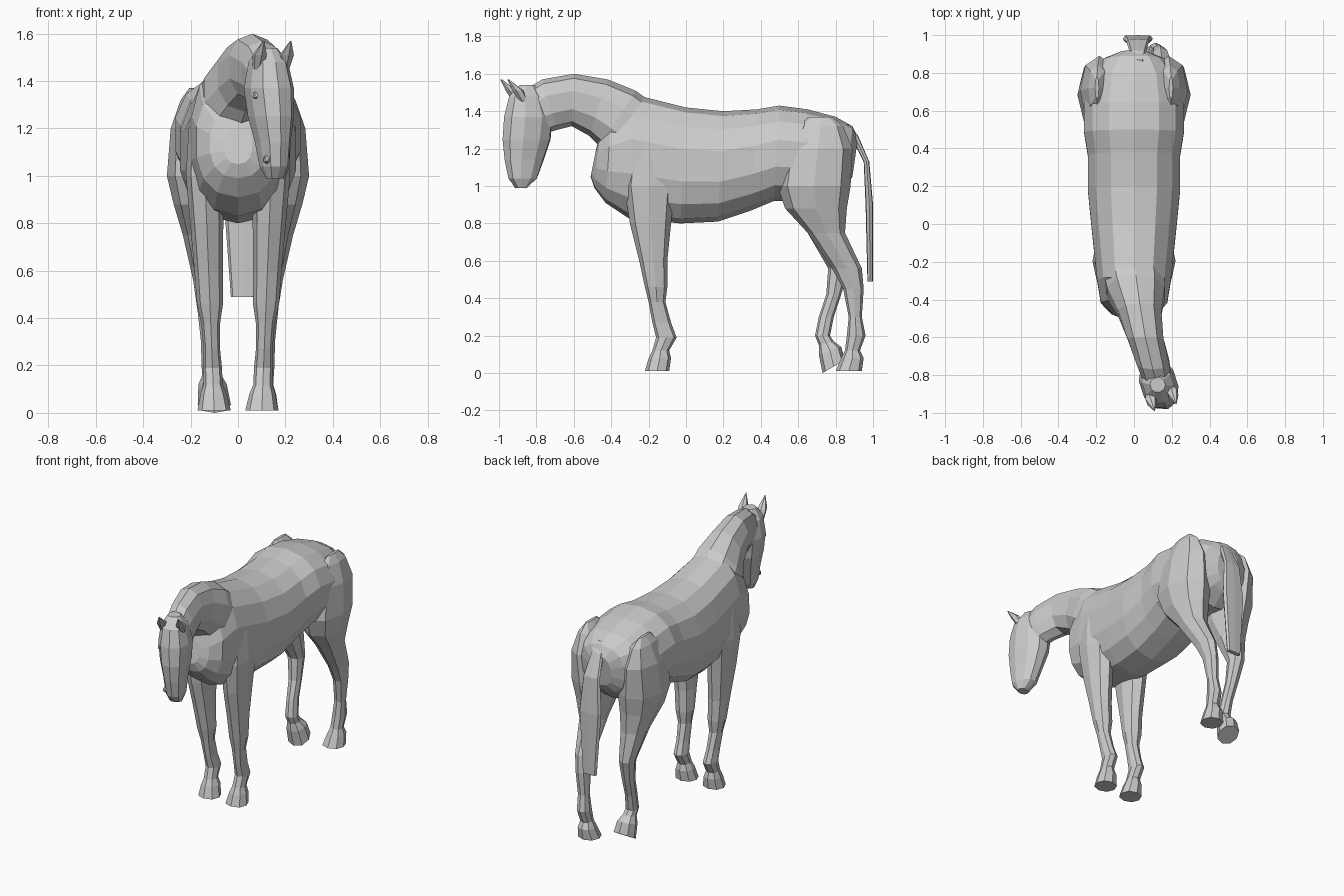
import bpy
import bmesh
from math import sin, cos, tau, radians, copysign
from mathutils import Vector, Matrix

cube = bpy.data.objects.get("Cube")
if cube:
    bpy.data.objects.remove(cube, do_unlink=True)

# One plain grey coat
grey = (0.6, 0.6, 0.6, 1)
coat = bpy.data.materials.new("grey_coat")
coat.use_nodes = True
coat.diffuse_color = grey
coat.node_tree.nodes["Principled BSDF"].inputs["Base Color"].default_value = grey


def finish(name, bm, transform):
    """Turn a bmesh into a flat-shaded object in the coat colour."""
    bm.transform(transform)
    bmesh.ops.recalc_face_normals(bm, faces=bm.faces)
    mesh = bpy.data.meshes.new(name)
    bm.to_mesh(mesh)
    bm.free()
    mesh.materials.append(coat)
    part = bpy.data.objects.new(name, mesh)
    bpy.context.collection.objects.link(part)


def power(value, exponent):
    return copysign(abs(value) ** exponent, value)


def loft(name, sections, sides=10, square=0.9, transform=Matrix()):
    """Skin rounded rings, each given as (one edge, opposite edge, half width)."""
    bm = bmesh.new()
    rings = []
    for first, second, width in sections:
        first, second = Vector(first), Vector(second)
        centre = (first + second) / 2
        reach = (first - second) / 2
        ring = []
        for step in range(sides):
            angle = tau * step / sides
            across = Vector((width * power(sin(angle), square), 0, 0))
            along = reach * power(cos(angle), square)
            ring.append(bm.verts.new(centre + along + across))
        rings.append(ring)
    for upper, lower in zip(rings, rings[1:]):
        for step in range(sides):
            after = (step + 1) % sides
            bm.faces.new((upper[step], upper[after], lower[after], lower[step]))
    bm.faces.new(rings[0])
    bm.faces.new(rings[-1])
    finish(name, bm, transform)


def column(name, levels, foot_x, splay=0, side=1, **options):
    """Loft level rings given as (height, front, back, half width, optional heel lift)."""
    sections = []
    for height, front, back, width, *lift in levels:
        x = side * (foot_x + splay * height)
        sections.append(((x, front, height), (x, back, height + sum(lift)), width))
    loft(name, sections, **options)


# Barrel from chest to rump: position, back height, belly height, half width
barrel = [
    (-.48, 1.2, 1.05, .06),
    (-.46, 1.28, .99, .12),
    (-.4, 1.38, .91, .18),
    (-.28, 1.49, .83, .2),
    (0, 1.42, .8, .23),
    (.2, 1.4, .81, .25),
    (.38, 1.41, .87, .25),
    (.5, 1.43, .92, .27),
    (.65, 1.41, .92, .27),
    (.8, 1.37, .92, .24),
    (.89, 1.32, 1, .16),
    (.92, 1.26, 1.05, .08),
]
lean = .03
loft("body", [((0, y, top), (0, y - lean, belly), width) for y, top, belly, width in barrel],
     sides=14, square=.85)

# Neck, swinging gently to the left: sideways offset, crest, throat, half width
neck = [
    (0, (-.2, 1.46), (-.34, 1.12), .17),
    (.01, (-.27, 1.51), (-.46, 1.21), .16),
    (.03, (-.42, 1.57), (-.52, 1.27), .12),
    (.06, (-.6, 1.6), (-.61, 1.32), .1),
    (.1, (-.77, 1.57), (-.69, 1.3), .09),
    (.12, (-.85, 1.52), (-.76, 1.28), .08),
]
loft("neck", [((x, *crest), (x, *throat), width) for x, crest, throat, width in neck])

# Head, turned to the left about its own upright axis
head_x = .13
pivot = Vector((head_x, -.86, 0))
turn = (Matrix.Translation(pivot) @ Matrix.Rotation(radians(18), 4, "Z")
        @ Matrix.Translation(-pivot))
head = [
    (1.54, -.89, -.81, .04),
    (1.48, -.95, -.75, .08),
    (1.37, -.98, -.71, .1),
    (1.25, -.99, -.72, .09),
    (1.14, -.98, -.76, .07),
    (1.04, -.96, -.8, .06),
    (.99, -.92, -.86, .04),
]
column("head", head, .19, splay=-.04, transform=turn)


def bead(name, location, size):
    """A small faceted lump on the head."""
    bm = bmesh.new()
    bmesh.ops.create_icosphere(bm, subdivisions=1, radius=size)
    finish(name, bm, turn @ Matrix.Translation(location))


# Legs: height, front edge, back edge, half width
foreleg = [
    (1.33, -.25, -.16, .02),
    (1.2, -.3, -.1, .06),
    (1, -.33, -.06, .08),
    (.8, -.3, -.08, .07),
    (.6, -.25, -.1, .06),
    (.46, -.22, -.1, .055),
    (.38, -.2, -.11, .04),
    (.27, -.18, -.08, .035),
    (.19, -.16, -.05, .04),
    (.12, -.18, -.09, .04),
    (.08, -.2, -.08, .055),
    (.01, -.22, -.09, .07),
]
thigh = [
    (1.37, .66, .78, .01),
    (1.32, .6, .84, .05),
    (1.2, .52, .89, .1),
    (1, .49, .88, .13),
    (.88, .53, .86, .11),
    (.75, .65, .85, .08),
]
standing = [
    (.56, .78, .94, .05),
    (.45, .84, .95, .04),
    (.3, .87, .94, .035),
    (.2, .86, .96, .04),
    (.12, .85, .93, .04),
    (.08, .83, .95, .055),
    (.01, .8, .94, .07),
]
resting = [
    (.56, .76, .87, .05),
    (.42, .75, .83, .04),
    (.3, .71, .79, .035),
    (.2, .69, .77, .04),
    (.15, .71, .79, .04, .02),
    (.1, .71, .83, .06, .04),
    (0, .73, .85, .07, .07),
]
ear = [
    (1.45, -.91, -.86, .02),
    (1.51, -.95, -.89, .03),
    (1.57, -.98, -.97, .002),
]

# Everything that comes in pairs; only the right hind leg rests on its toe
for label, side, shank in (("left", 1, standing), ("right", -1, resting)):
    column(label + "_foreleg", foreleg, .1, splay=.04, side=side, sides=8)
    column(label + "_hind_leg", thigh + shank, .1, splay=.07, side=side, sides=8)
    column(label + "_ear", ear, head_x + side * .06, sides=6, transform=turn)
    bead(label + "_eye", (head_x + side * .07, -.91, 1.34), .02)
    bead(label + "_nostril", (head_x + side * .03, -.93, 1.07), .02)

# Flat hanging tail
tail = [
    (1.33, .82, .87, .03),
    (1.27, .88, .92, .04),
    (1.13, .95, .98, .06),
    (.9, .96, 1, .08),
    (.49, .97, 1, .05),
]
column("tail", tail, .02, sides=8, square=.5)
